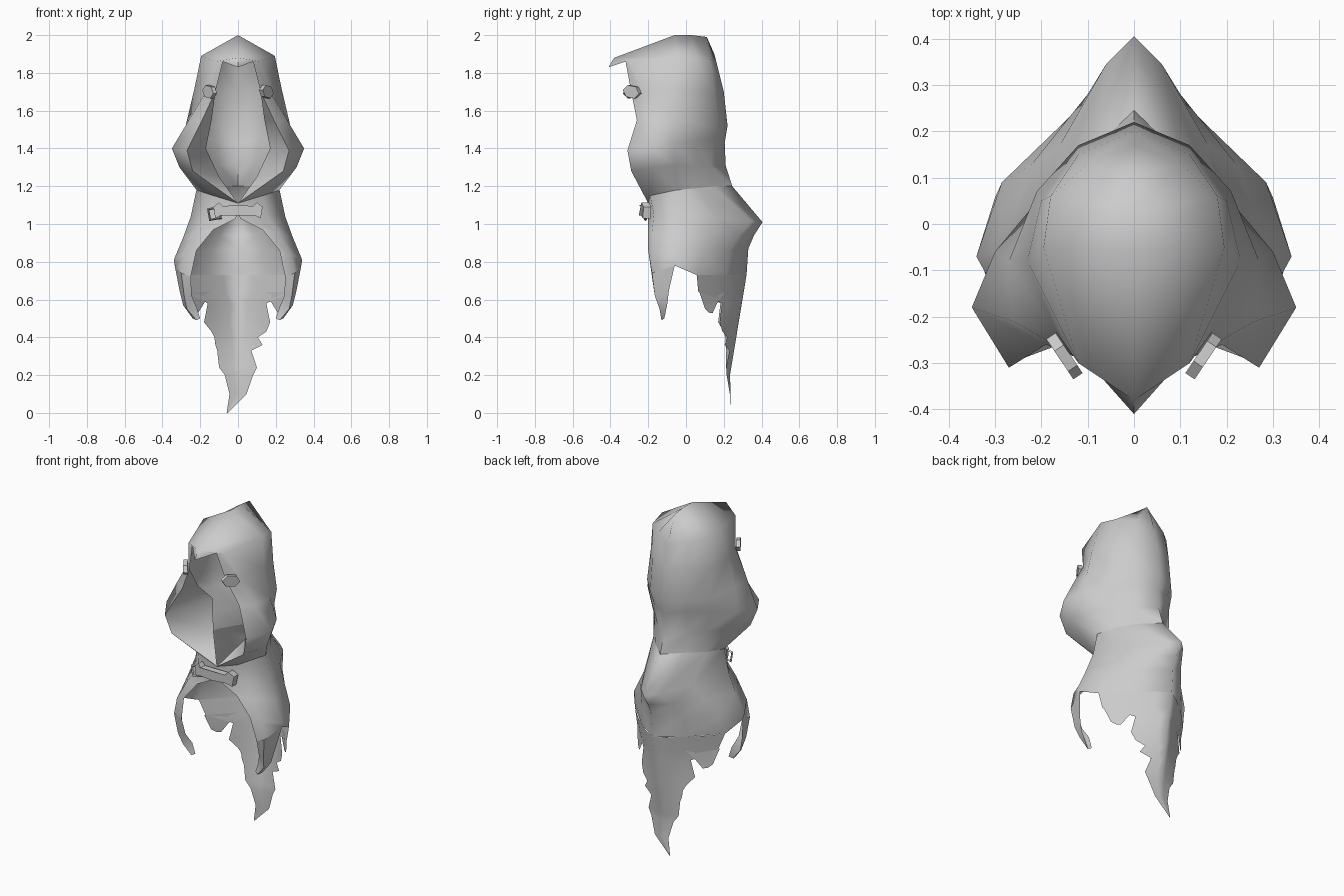
import bpy, bmesh, math

old = bpy.data.objects.get("Cube")
if old:
    bpy.data.objects.remove(old)

cloth = bpy.data.materials.new("grey cloth")
cloth.use_nodes = True
grey = (0.6, 0.6, 0.6, 1)
cloth.diffuse_color = grey
cloth.node_tree.nodes["Principled BSDF"].inputs["Base Color"].default_value = grey


def finish(name, bm, angle):
    """Turn a bmesh into a named, shaded object."""
    bmesh.ops.remove_doubles(bm, verts=bm.verts, dist=0.0005)
    bmesh.ops.dissolve_degenerate(bm, edges=bm.edges, dist=0.0005)
    bmesh.ops.recalc_face_normals(bm, faces=bm.faces)
    mesh = bpy.data.meshes.new(name)
    bm.to_mesh(mesh)
    bm.free()
    mesh.materials.append(cloth)
    obj = bpy.data.objects.new(name, mesh)
    bpy.context.scene.collection.objects.link(obj)
    bpy.ops.object.select_all(action="DESELECT")
    obj.select_set(True)
    bpy.context.view_layer.objects.active = obj
    bpy.ops.object.shade_smooth_by_angle(angle=math.radians(angle))


def add_loft(bm, rows):
    """Bridge neighbouring rows of points with quads."""
    grid = [[bm.verts.new(p) for p in row] for row in rows]
    for upper, lower in zip(grid, grid[1:]):
        for i in range(len(upper) - 1):
            bm.faces.new((upper[i], upper[i + 1], lower[i + 1], lower[i]))


def loft(name, rows, mirrored=True):
    bm = bmesh.new()
    add_loft(bm, rows)
    if mirrored:
        add_loft(bm, [[(-x, y, z) for x, y, z in row] for row in rows])
    finish(name, bm, 75)


def tail_point(x, z):
    """Point on the curved sheet that forms the lower back."""
    centre = .2 + .165 * z + max(0, .2 - z) * .2
    bend = min(1, max(.1, z / .6))
    return (x, centre - bend * (.57 * abs(x) + 1.03 * x * x), z)


# Hood shell: each row runs from the face opening round to the back centre
neck = [(0, -.2, 1.11), (.13, -.19, 1.15), (.22, -.05, 1.18),
        (.175, .06, 1.19), (.1, .15, 1.2), (0, .245, 1.2)]
hood = [
    [(0, -.41, 1.83), (0, -.38, 1.88), (0, -.06, 2),
     (0, .03, 2), (0, .11, 1.99), (0, .15, 1.9)],
    [(.08, -.32, 1.86), (.12, -.3, 1.86), (.195, -.05, 1.89),
     (.18, .06, 1.87), (.1, .13, 1.86), (0, .17, 1.82)],
    [(.12, -.29, 1.7), (.17, -.23, 1.7), (.23, -.08, 1.72),
     (.2, .05, 1.7), (.12, .15, 1.7), (0, .2, 1.7)],
    [(.19, -.26, 1.55), (.26, -.21, 1.55), (.27, -.08, 1.55),
     (.21, .07, 1.53), (.12, .17, 1.52), (0, .22, 1.52)],
    [(.27, -.31, 1.39), (.35, -.18, 1.4), (.3, -.06, 1.42),
     (.2, .06, 1.44), (.11, .15, 1.45), (0, .205, 1.43)],
    [(.24, -.29, 1.28), (.31, -.17, 1.3), (.26, -.06, 1.31),
     (.175, .05, 1.31), (.1, .13, 1.31), (0, .21, 1.31)],
    neck]
loft("hood", hood)

# Lapels folded inward from the lower opening edge
folds = [(.12, -.29, 1.7), (.14, -.18, 1.55), (.17, 0, 1.4),
         (.1, -.09, 1.25), (0, -.2, 1.11)]
loft("hood_lapels", [[row[0], fold] for row, fold in zip(hood[2:], folds)])

# Shoulder cape with a pointed back
cape = [
    neck,
    [(.01, -.2, 1.03), (.15, -.17, 1.05), (.25, -.05, 1.04),
     (.16, .17, 1.03), (.06, .345, 1.015), (0, .405, 1.01)],
    [(.13, -.2, .97), (.21, -.18, .96), (.29, -.06, .93),
     (.22, .13, .94), (.1, .28, .94), (0, .36, .94)],
    [(.22, -.2, .86), (.28, -.18, .84), (.34, -.07, .81),
     (.285, .09, .84), (.14, .23, .86), (0, .33, .87)],
    [(.25, -.18, .72), (.3, -.18, .74), (.335, -.06, .78)]
    + [tail_point(x, .73) for x in (.3, .15, 0)]]
loft("cape", cape)

# Hanging front flaps, narrowing to a hooked tip
loft("front_flaps", [
    cape[-1][:3],
    [(.245, -.15, .62), (.285, -.165, .62), (.31, -.09, .65)],
    [(.22, -.12, .56), (.27, -.14, .55), (.29, -.1, .57)],
    [(.2, -.12, .5), (.22, -.13, .49), (.24, -.115, .5)]])

# Ragged tail: height, right limit, left limit of each strip
hem = [(.73, -.3, .3), (.64, -.27, .28),
       (.58, -.16, .15), (.48, -.18, .17), (.43, -.14, .15), (.4, -.125, .105),
       (.36, -.12, .13), (.33, -.11, .07), (.24, -.1, .1), (.2, -.07, .08),
       (.1, -.045, .045), (0, -.06, -.055)]


def tail_row(z, right, left):
    steps = (0, .25, .5, .75)
    if right < 0 < left:
        xs = [right * (1 - t) for t in steps] + [left * t for t in steps + (1,)]
    else:
        xs = [right + (left - right) * i / 8 for i in range(9)]
    return [tail_point(x, z) for x in xs]


loft("ragged_tail", [tail_row(*h) for h in hem], mirrored=False)

# Torn side points either side of the tail
loft("tail_side_points", [
    [tail_point(.275, .64), tail_point(.14, .64)],
    [tail_point(.25, .55), tail_point(.18, .58)],
    [tail_point(.23, .53), tail_point(.21, .53)]])

# Small six-sided toggles beside the opening
for side, label in ((1, "left"), (-1, "right")):
    bpy.ops.mesh.primitive_cylinder_add(
        vertices=6, radius=1, depth=1, location=(side * .15, -.285, 1.7),
        rotation=(math.pi / 2, 0, side * math.radians(56)))
    toggle = bpy.context.object
    toggle.name = label + "_toggle"
    toggle.scale = (.036, .053, .024)
    toggle.rotation_euler.rotate_axis("Z", math.radians(80))
    toggle.data.materials.append(cloth)

# Clasp strap across the throat
outline = [(0, 1.045), (.09, 1.045), (.12, 1.03), (.13, 1.09), (.1, 1.115),
           (.08, 1.095), (0, 1.1)]
outline += [(-x, z) for x, z in outline[-2:0:-1]]
bm = bmesh.new()
face = bm.faces.new([bm.verts.new((x, -.25 + 1.5 * x * x, z)) for x, z in outline])
extruded = bmesh.ops.extrude_face_region(bm, geom=[face])["geom"]
bmesh.ops.translate(bm, vec=(0, .04, 0),
                    verts=[v for v in extruded if isinstance(v, bmesh.types.BMVert)])
finish("clasp_strap", bm, 30)

# Square loop at one end of the strap
bpy.ops.mesh.primitive_torus_add(
    location=(-.125, -.215, 1.055), rotation=(math.pi / 2, math.radians(35), 0),
    major_segments=4, minor_segments=4, major_radius=.04, minor_radius=.008)
loop = bpy.context.object
loop.name = "clasp_loop"
loop.data.materials.append(cloth)
